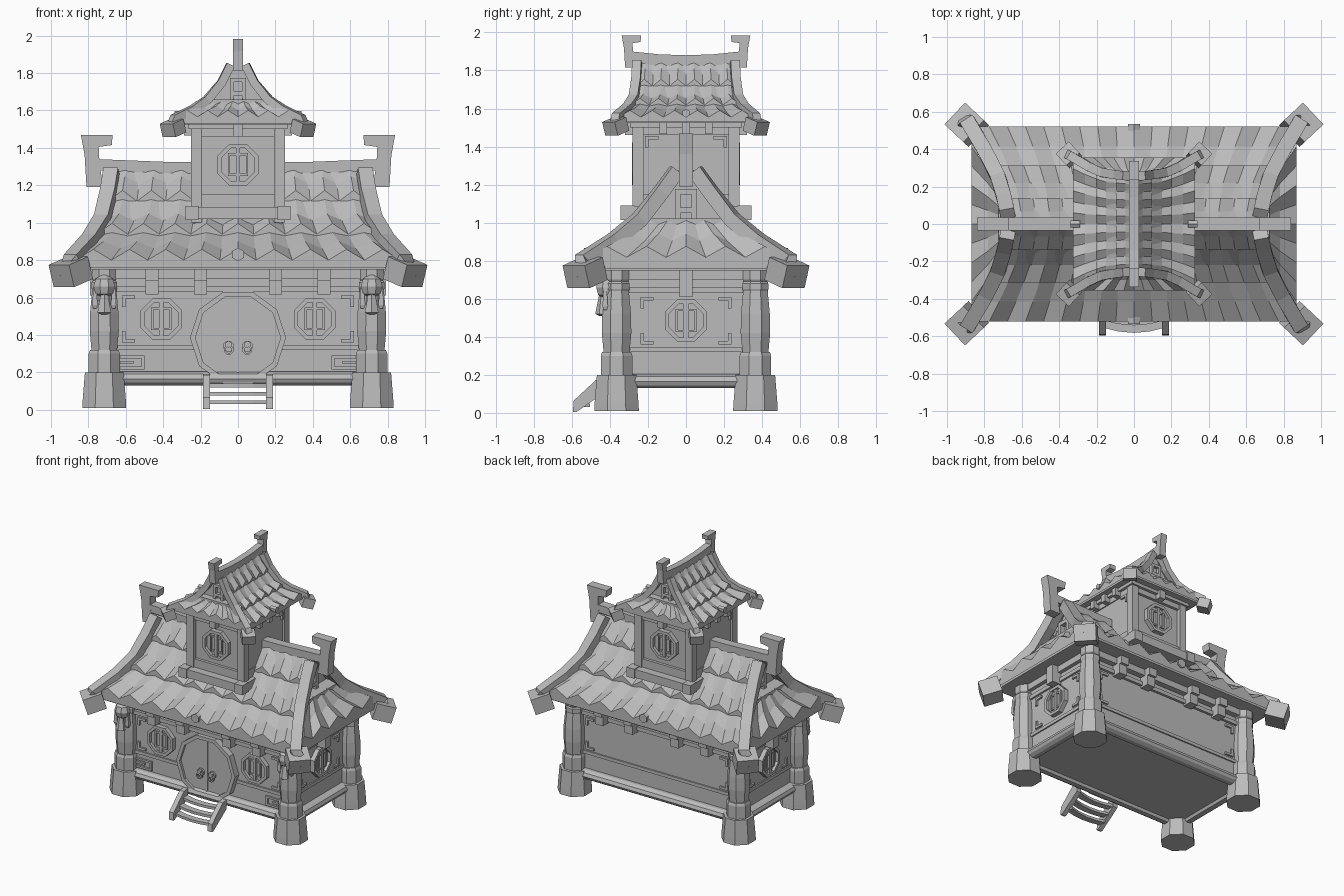
import bpy, bmesh, math
from mathutils import Vector, Matrix

if "Cube" in bpy.data.objects:
    bpy.data.objects.remove(bpy.data.objects["Cube"])

mat = bpy.data.materials.new("stone grey")
mat.diffuse_color = (0.5, 0.5, 0.5, 1)
mat.use_nodes = True
mat.node_tree.nodes["Principled BSDF"].inputs["Base Color"].default_value = mat.diffuse_color


def make(name, verts, faces, M=Matrix()):
    me = bpy.data.meshes.new(name)
    me.from_pydata([M @ Vector(v) for v in verts], [], faces)
    bm = bmesh.new()
    bm.from_mesh(me)
    bmesh.ops.recalc_face_normals(bm, faces=bm.faces)
    bm.to_mesh(me)
    bm.free()
    me.materials.append(mat)
    ob = bpy.data.objects.new(name, me)
    bpy.context.collection.objects.link(ob)
    return ob


def loft(name, rings, M=Matrix(), closed=False):
    """Skin a series of equal rings, capped at the ends or closed in a loop."""
    n, m = len(rings[0]), len(rings)
    verts = [p for r in rings for p in r]
    faces = [(i * n + j, i * n + (j + 1) % n, (i + 1) % m * n + (j + 1) % n, (i + 1) % m * n + j)
             for i in range(m if closed else m - 1) for j in range(n)]
    if not closed:
        faces += [tuple(range(n)), tuple(range((m - 1) * n, m * n))]
    return make(name, verts, faces, M)


def box(name, x0, x1, y0, y1, z0, z1, M=Matrix()):
    ring = lambda z: [(x0, y0, z), (x1, y0, z), (x1, y1, z), (x0, y1, z)]
    return loft(name, [ring(z0), ring(z1)], M)


def lathe(name, prof, x, y, n=8, M=Matrix()):
    """Upright turned part from (radius, height) pairs; flats face the axes."""
    a = [2 * math.pi * (k + .5) / n for k in range(n)]
    return loft(name, [[(x + r * math.cos(t), y + r * math.sin(t), z) for t in a] for r, z in prof], M)


def disc(name, r, x, z, y0, y1, n=8, M=Matrix(), inner=0, turn=.5):
    """Plate (or ring, when inner > 0) in the xz plane."""
    a = [2 * math.pi * (k + turn) / n for k in range(n)]
    c = lambda r, y: [(x + r * math.cos(t), y, z + r * math.sin(t)) for t in a]
    if inner:
        return loft(name, [c(r, y0), c(r, y1), c(inner, y1), c(inner, y0)], M, True)
    return loft(name, [c(r, y0), c(r, y1)], M)


def beam(name, path, w, h, M=Matrix()):
    """Square bar along a path; top of the bar is h above the path."""
    P, rings = [Vector(p) for p in path], []
    for i, p in enumerate(P):
        d = P[min(i + 1, len(P) - 1)] - P[max(i - 1, 0)]
        s = Vector((-d.y, d.x, 0)).normalized() * w / 2
        u = s.cross(d).normalized() * h
        u = -u if u.z < 0 else u
        rings.append([p - s, p + s, p + s + u, p - s + u])
    return loft(name, rings, M)


def rot(deg):
    return Matrix.Rotation(math.radians(deg), 4, 'Z')


def window(name, x, z, y, M):
    """Octagonal lattice window facing -y."""
    disc(name + "_pane", .1, x, z, y - .012, y + .02, 8, M)
    disc(name + "_frame", .12, x, z, y - .035, y + .02, 8, M, .096)
    box(name + "_mullion", x - .012, x + .012, y - .028, y, z - .1, z + .1, M)
    for s in (-1, 1):
        a, b = sorted((x + s * .042, x + s * .054))
        box(name + "_bar", a, b, y - .024, y, z - .06, z + .06, M)
        for dz in (-.06, .05):
            a, b = sorted((x, x + s * .054))
            box(name + "_rung", a, b, y - .022, y, z + dz, z + dz + .012, M)


def at(pts, t):
    """Point at parameter t along a polyline."""
    i = min(int(t), len(pts) - 2)
    return Vector(pts[i]).lerp(Vector(pts[i + 1]), t - i)


def tiles(name, hip, t0, rows, period, step, axis, M, rise=.8):
    """Stepped zigzag tiled slope between two hip lines; axis 0 runs along x."""
    n = 2 * max(2, round(hip[-1][axis] * 2 / period))
    verts, span = [], len(hip) - 1 - t0
    levels = [(t0 + span * (r + f) / rows, f) for r in range(rows) for f in (0, .5, 1)]
    levels.append((len(hip) - 1, -1))
    for t, f in levels:
        p = at(hip, t)
        for k in range(n + 1):
            zig = step * (.8 if k % 2 else -.8)
            lift = step * rise * f + zig * (.3 + .7 * f) if f >= 0 else -step * 1.2
            q = [0, 0, p.z + lift]
            q[axis] = p[axis] * (2 * k / n - 1)
            q[1 - axis] = -p[1 - axis]
            verts.append(q)
    w = n + 1
    faces = [(i * w + k, i * w + k + 1, (i + 1) * w + k + 1, (i + 1) * w + k)
             for i in range(len(levels) - 1) for k in range(n)]
    for turn in (0, 180):
        make(name, verts, faces, M @ rot(turn))


def roof(name, hip, tip, rows, period, step, bw, fin, M):
    """Hip-and-gable roof with its ridge along local x."""
    top, mid, eave = hip[0], hip[2], hip[-1]
    tiles(name + "_main_tiles", hip, 0, rows, period, step, 0, M)
    tiles(name + "_end_tiles", hip, 2, 1, period, step, 1, M, 1.3)
    box(name + "_soffit", -eave[0] + .01, eave[0] - .01, -eave[1] + .01, eave[1] - .01,
        eave[2] - step * 1.4, eave[2] - step * .7, M)
    # gable walls, recessed behind the bargeboards
    gx = top[0] - bw * .5
    g = [(p[1], p[2]) for p in hip[:3]]
    outline = [(-y, z) for y, z in g[::-1]] + g[1:]
    loft(name + "_gable", [[(x, y, z) for y, z in outline] for x in (-gx, gx)], M)
    # shelves closing the end slopes against the gables, and small gable panels
    for s in (-1, 1):
        a, b = sorted((s * (gx - .01), s * (mid[0] + .01)))
        box(name + "_gable_shelf", a, b, -mid[1], mid[1], mid[2] - step, mid[2] + step * .2, M)
        h = top[2] - mid[2]
        a, b = sorted((s * (gx - .01), s * (gx + bw * .4)))
        for y in (-1, 1):
            c, d = sorted((y * h * .1, y * h * .2))
            box(name + "_gable_post", a, b, c, d, mid[2], mid[2] + h * .5, M)
        for f in (.12, .45):
            box(name + "_gable_rail", a, b, -h * .2, h * .2, mid[2] + h * f, mid[2] + h * (f + .1), M)
        # curved hip beams with heavy end blocks
        for y in (-1, 1):
            path = [(p[0] * s, p[1] * y, p[2] - bw * .25) for p in hip]
            path[0] = (path[0][0], y * .02, top[2] - bw * .6)
            end = Vector((tip[0] * s, tip[1] * y, tip[2]))
            d = Vector((s * .8, y * .75, -.35)).normalized()
            beam(name + "_hip_beam", path + [tuple(end - d * bw * .5 + Vector((0, 0, bw * .25)))], bw * .8, bw * .75, M)
            beam(name + "_hip_end", [end - d * bw * 1.3, end + d * bw * .15], bw * 1.6, bw * 1.25, M)
        # hooked ridge finial
        k, fx, fz = fin
        prof = [(-.09, 0), (0, 0), (.01, .17), (.03, .28), (-.14, .28), (-.135, .225), (-.065, .215), (-.07, .12)]
        loft(name + "_finial", [[(s * (fx + px * k), y, fz + pz * k) for px, pz in prof]
                                for y in (-.036 * k ** .6, .036 * k ** .6)], M)
    r = fin[1] - .05 * fin[0]
    beam(name + "_ridge", [(-r, 0, top[2] - .03), (-r / 2, 0, top[2] - .045), (0, 0, top[2] - .05),
                           (r / 2, 0, top[2] - .045), (r, 0, top[2] - .03)], .07 * fin[0] ** .6, .06, M)


# main roof and tower roof
hip_low = [(.67, 0, 1.31), (.685, .10, 1.165), (.715, .22, 1.015), (.78, .36, .90), (.87, .52, .80)]
hip_top = [(.255, 0, 1.87), (.26, .07, 1.75), (.27, .15, 1.655), (.30, .23, 1.60), (.355, .325, 1.555)]
roof("main_roof", hip_low, (.92, .555, .66), 3, .2, .036, .1, (1, .81, 1.19), Matrix())
roof("tower_roof", hip_top, (.385, .362, 1.46), 3, .11, .022, .06, (.6, .32, 1.815), rot(90))

# main body: floor slab with rounded lip, walls, rails
prof = [(-.03, .15), (-.02, .13), (.015, .13), (.04, .145), (.05, .165), (.04, .19), (.015, .205), (-.03, .205)]
loft("base_slab", [[(sx * (.72 + d), sy * (.365 + d), z) for sx, sy in ((-1, -1), (1, -1), (1, 1), (-1, 1))]
                   for d, z in prof])
box("walls", -.71, .71, -.355, .355, .19, .77)
box("lower_rail", -.72, .72, -.365, .365, .32, .345)
box("upper_rail", -.725, .725, -.375, .375, .63, .66)
box("eave_beam", -.74, .74, -.40, .40, .70, .775)

# corner columns
col = [(.127, .01), (.125, .05), (.112, .2), (.09, .2), (.09, .3), (.082, .32), (.074, .32), (.084, .42), (.082, .52),
       (.07, .64), (.074, .65), (.074, .68), (.066, .69), (.072, .70), (.072, .77)]
for sx in (-1, 1):
    for sy in (-1, 1):
        lathe("column", col, sx * .715, sy * .365)
    # hanging charms on the front columns
    lathe("charm_head", [(.02, .60), (.05, .62), (.062, .66), (.05, .70), (.02, .72)], sx * .715, -.415)
    lathe("charm_tassel", [(.02, .51), (.042, .52), (.022, .62)], sx * .715, -.435, 6)
    for d in (-1, 1):
        lathe("charm_ribbon", [(.012, .54), (.02, .56), (.012, .66)], sx * .715 + d * .05, -.425, 4)

# windows on the front and both ends
for x in (-.41, .41):
    window("front_window", x, .485, -.355, Matrix())
for a in (90, -90):
    window("side_window", 0, .485, -.71, rot(a))
    box("side_bracket", -.035, .035, -.79, -.70, .61, .76, rot(a))


# corner fittings around the wall panels
def corner(x, z, sx, sz, y, M):
    a, b = sorted((x, x + sx * .07))
    c, d = sorted((z, z + sz * .018))
    box("panel_corner", a, b, y - .014, y + .01, c, d, M)
    a, b = sorted((x, x + sx * .018))
    c, d = sorted((z, z + sz * .06))
    box("panel_corner", a, b, y - .014, y + .01, c, d, M)


for s in (-1, 1):
    for z, sz in ((.36, 1), (.61, -1)):
        corner(s * .62, z, -s, sz, -.355, Matrix())
        corner(s * .62, z, -s, sz, -.355, rot(180))
        for a in (90, -90):
            corner(s * .24, z, -s, sz, -.71, rot(a))
    # low fretwork panels beside the columns
    for x0, x1, z0, z1 in ((.50, .64, .215, .23), (.50, .64, .275, .29), (.50, .515, .215, .29), (.56, .64, .245, .26)):
        a, b = sorted((s * x0, s * x1))
        box("fretwork", a, b, -.37, -.35, z0, z1)

# eave brackets and round bosses on front and back
for a in (0, 180):
    for x in (-.46, -.2, .2, .46):
        box("eave_bracket", x - .035, x + .035, -.45, -.35, .69, .78, rot(a))
        box("bracket_foot", x - .035, x + .035, -.43, -.35, .615, .69, rot(a))
    disc("eave_boss", .036, 0, .83, -.535, -.48, 6, rot(a))

# ten-sided double door
disc("door_frame", .257, 0, .385, -.405, -.35, 10, Matrix(), .228, 0)
disc("door_panel", .235, 0, .385, -.385, -.35, 10, Matrix(), 0, 0)
box("door_seam", -.006, .006, -.39, -.37, .19, .60)
for x in (-.05, .05):
    disc("handle_plate", .03, x, .34, -.40, -.37)
    disc("handle_knob", .018, x, .35, -.42, -.39, 6)
    disc("handle_ring", .027, x, .32, -.415, -.40, 8, Matrix(), .017)

# front steps: two stringers and bowed treads
for s in (-1, 1):
    prof = [(-.595, .005), (-.575, .005), (-.41, .12), (-.41, .19), (-.46, .185), (-.59, .065)]
    loft("step_side", [[(s * x, y, z) for y, z in prof] for x in (.15, .188)])
for y, z in ((-.545, .03), (-.505, .075), (-.455, .12)):
    beam("tread", [(-.16, y + .015, z), (-.08, y - .005, z), (0, y - .012, z), (.08, y - .005, z), (.16, y + .015, z)],
         .05, .02)

# tower body with plinth, corner posts and rails
box("tower_walls", -.235, .235, -.25, .25, .85, 1.55)
box("tower_plinth", -.275, .275, -.335, .335, 1.02, 1.085)
for sx in (-1, 1):
    for sy in (-1, 1):
        lathe("tower_post", [(.042, 1.0), (.042, 1.54)], sx * .222, sy * .252, 4)
        box("plinth_corner", *sorted((sx * .21, sx * .28)), *sorted((sy * .27, sy * .345)), 1.015, 1.09)
box("tower_lower_rail", -.243, .243, -.272, .272, 1.085, 1.15)
box("tower_upper_rail", -.243, .243, -.272, .272, 1.46, 1.50)
box("tower_eave_beam", -.265, .265, -.295, .295, 1.50, 1.545)
for a in (0, 180):
    window("tower_window", 0, 1.31, -.25, rot(a))
    box("tower_bracket", -.025, .025, -.32, -.26, 1.46, 1.53, rot(a))
for a in (90, -90):
    for y in (-.12, 0, .12):
        box("tower_side_bracket", y - .02, y + .02, -.29, -.23, 1.465, 1.53, rot(a))
    disc("tower_boss", .022, 0, 1.575, -.34, -.29, 6, rot(a))
    for s in (-1, 1):
        corner(s * .215, 1.455, -s, -1, -.235, rot(a))
